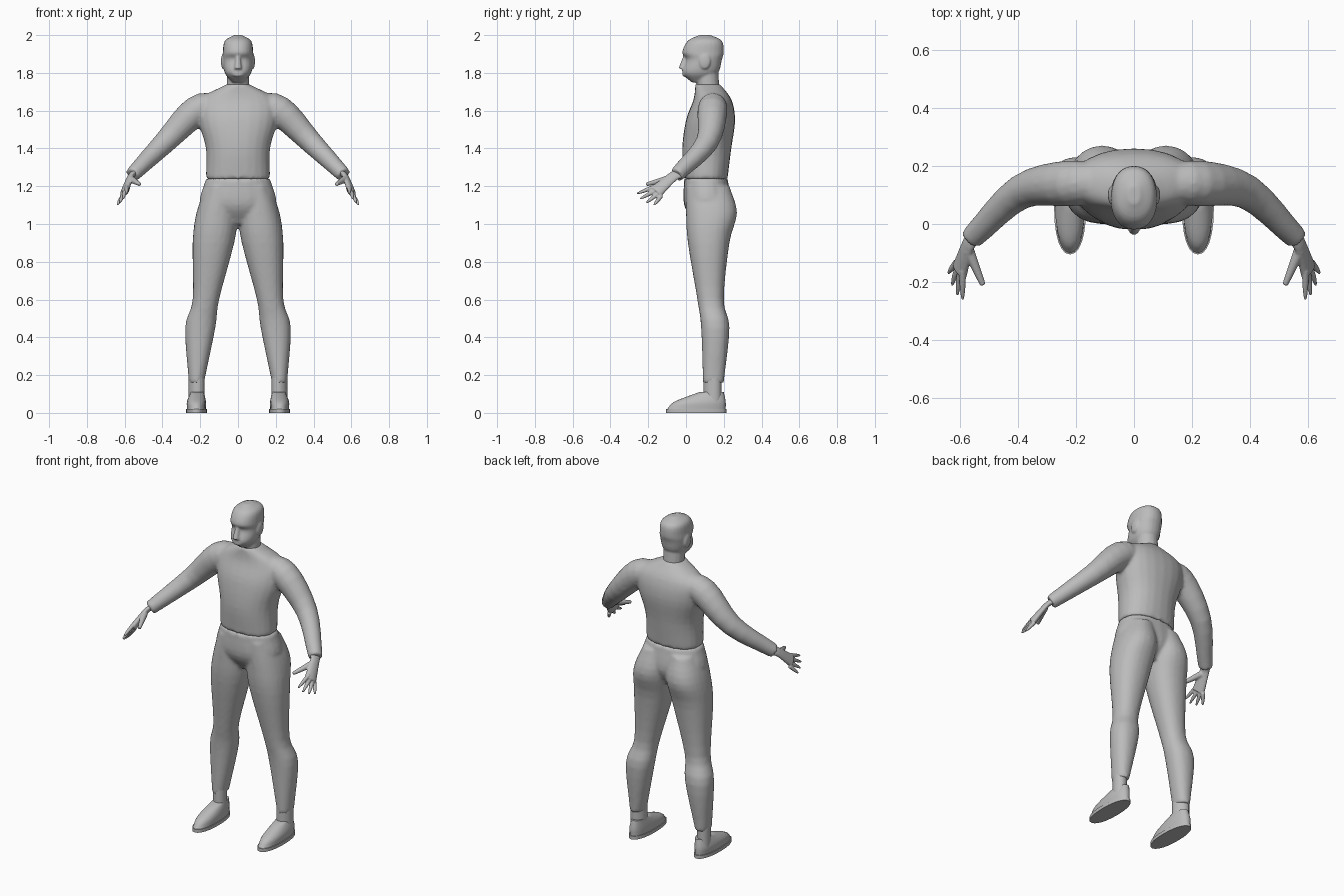
import bpy, bmesh, math
from mathutils import Vector, Matrix

cube = bpy.data.objects.get("Cube")
if cube:
    bpy.data.objects.remove(cube)

grey = bpy.data.materials.new("plain grey")
grey.use_nodes = True
grey.diffuse_color = (.5, .5, .5, 1)
grey.node_tree.nodes["Principled BSDF"].inputs["Base Color"].default_value = grey.diffuse_color

SIDES = {"left": 1, "right": -1}
ACROSS_KNUCKLES = Vector((.05, .1, -.06)).normalized()


def flow(rows, steps=4):
    """Fill in a smooth curve between a few key rows."""
    keys = [Vector(row) for row in rows]
    first, last = keys[0], keys[-1]
    padded = [first * 2 - keys[1]] + keys + [last * 2 - keys[-2]]
    result = []
    for a, b, c, d in zip(padded, padded[1:], padded[2:], padded[3:]):
        for step in range(steps):
            t = step / steps
            bend = (a * 2 - b * 5 + c * 4 - d) * t + (b * 3 - a - c * 3 + d) * t * t
            result.append(b + ((c - a) + bend) * t / 2)
    return result + [last]


def circle(count, squareness):
    for index in range(count):
        angle = math.tau * index / count
        c, s = math.cos(angle), math.sin(angle)
        yield (math.copysign(abs(c) ** squareness, c),
               math.copysign(abs(s) ** squareness, s))


def skin(bm, rings):
    """Join closed rings of points into a capped solid."""
    loops = [[bm.verts.new(point) for point in ring] for ring in rings]
    for low, high in zip(loops, loops[1:]):
        for i in range(len(low)):
            bm.faces.new((low[i - 1], low[i], high[i], high[i - 1]))
    bm.faces.new(loops[0])
    bm.faces.new(loops[-1])


def stack(bm, rows, side=1):
    """Level rings, each given by height, inner x, outer x, front y, back y."""
    rings = []
    for z, inner, outer, front, back in flow(rows):
        rings.append([(side * (inner + outer + (outer - inner) * c) / 2,
                       (front + back + (back - front) * s) / 2, z)
                      for c, s in circle(24, .9)])
    skin(bm, rings)


def body_stack(bm, rows):
    """Level rings centred on the body: height, half width, front y, back y."""
    stack(bm, [(z, -width, width, front, back) for z, width, front, back in rows])


def tube(bm, rows, side=1, flatness=1):
    """Rings square to a path: x, y, z, radius."""
    path = flow(rows)
    rings = []
    for i, row in enumerate(path):
        before, after = path[max(i - 1, 0)], path[min(i + 1, len(path) - 1)]
        along = Vector(after[:3]) - Vector(before[:3])
        thick = ACROSS_KNUCKLES.cross(along).normalized()
        broad = along.cross(thick).normalized()
        ring = [Vector(row[:3]) + (thick * c * flatness + broad * s) * row[3]
                for c, s in circle(16, 1)]
        rings.append([(side * p.x, p.y, p.z) for p in ring])
    skin(bm, rings)


def ball(bm, centre, radii):
    place = Matrix.LocRotScale(Vector(centre), None, Vector(radii))
    bmesh.ops.create_uvsphere(bm, u_segments=16, v_segments=12, radius=1, matrix=place)


def finish(name, bm, voxel=0):
    """Make the object; a voxel size fuses its solids into one soft skin."""
    bmesh.ops.recalc_face_normals(bm, faces=bm.faces)
    mesh = bpy.data.meshes.new(name)
    bm.to_mesh(mesh)
    bm.free()
    mesh.materials.append(grey)
    part = bpy.data.objects.new(name, mesh)
    bpy.context.collection.objects.link(part)
    if voxel:
        fuse = part.modifiers.new("fuse", 'REMESH')
        fuse.mode = 'VOXEL'
        fuse.voxel_size = voxel
        fuse.use_smooth_shade = True
        soften = part.modifiers.new("soften", 'SMOOTH')
        soften.iterations = 4
    else:
        bpy.ops.object.select_all(action='DESELECT')
        bpy.context.view_layer.objects.active = part
        part.select_set(True)
        bpy.ops.object.shade_smooth_by_angle(angle=math.radians(50))


# Shirt: torso with both sleeves
bm = bmesh.new()
body_stack(bm, [(1.24, .17, -.01, .22), (1.4, .17, -.02, .24), (1.55, .21, 0, .26),
                (1.66, .2, .04, .24), (1.74, .06, .05, .18)])
for side in SIDES.values():
    tube(bm, [(.1, .14, 1.63, .06), (.22, .14, 1.6, .08),
              (.39, .11, 1.43, .06), (.56, -.05, 1.26, .04)], side)
finish("shirt", bm, .01)

# Trousers: pelvis with both legs
bm = bmesh.new()
body_stack(bm, [(1.24, .17, -.01, .22), (1.1, .2, -.01, .24), (1, .08, .05, .19)])
for side in SIDES.values():
    stack(bm, [(1.2, .01, .17, 0, .23), (1.06, 0, .22, 0, .27), (.9, .02, .24, .01, .23),
               (.6, .1, .24, .06, .2), (.45, .12, .28, .08, .23),
               (.16, .18, .26, .09, .2)], side)
finish("trousers", bm, .01)

# Head with neck, nose, lips and ears; the front is drawn in at eye height
bm = bmesh.new()
body_stack(bm, [(1.75, .03, .03, .1), (1.8, .07, -.02, .17), (1.87, .08, 0, .19),
                (1.91, .08, -.02, .2), (1.97, .07, .01, .19), (2, .02, .07, .13)])
tube(bm, [(0, .12, 1.68, .06), (0, .11, 1.82, .06)])
tube(bm, [(0, 0, 1.9, .01), (0, -.02, 1.82, .02)])
ball(bm, (0, -.01, 1.79), (.03, .01, .01))
for side in SIDES.values():
    ball(bm, (side * .08, .1, 1.86), (.01, .03, .04))
finish("head", bm, .006)

for label, side in SIDES.items():
    # Hand: palm, thumb and four fingers fanned from index to little finger
    bm = bmesh.new()
    tube(bm, [(.54, -.03, 1.27, .04), (.57, -.07, 1.25, .03), (.6, -.16, 1.17, .04)],
         side, flatness=.5)
    tube(bm, [(.57, -.09, 1.24, .02), (.52, -.21, 1.21, .01)], side)
    for finger in range(4):
        fan = finger / 3
        knuckle = Vector((.59, -.16, 1.2)).lerp(Vector((.61, -.13, 1.15)), fan)
        tip = Vector((.59, -.26, 1.16)).lerp(Vector((.64, -.17, 1.1)), fan)
        tip += (tip - knuckle) * math.sin(math.pi * fan) * .2
        tube(bm, [(*knuckle, .012), (*knuckle.lerp(tip, .6), .01), (*tip, .005)], side)
    finish(label + "_hand", bm, .004)

    bm = bmesh.new()
    tube(bm, [(.22, .14, .2, .05), (.22, .14, .05, .05)], side, flatness=.8)
    finish(label + "_ankle", bm)

    # Shoe: low upper on a flat sole
    bm = bmesh.new()
    stack(bm, [(.02, .17, .27, -.1, .21), (.06, .17, .27, -.06, .21),
               (.11, .18, .25, .07, .2)], side)
    finish(label + "_shoe", bm)
    bm = bmesh.new()
    stack(bm, [(z, .165, .275, -.105, .215) for z in (0, .02)], side)
    finish(label + "_sole", bm)
